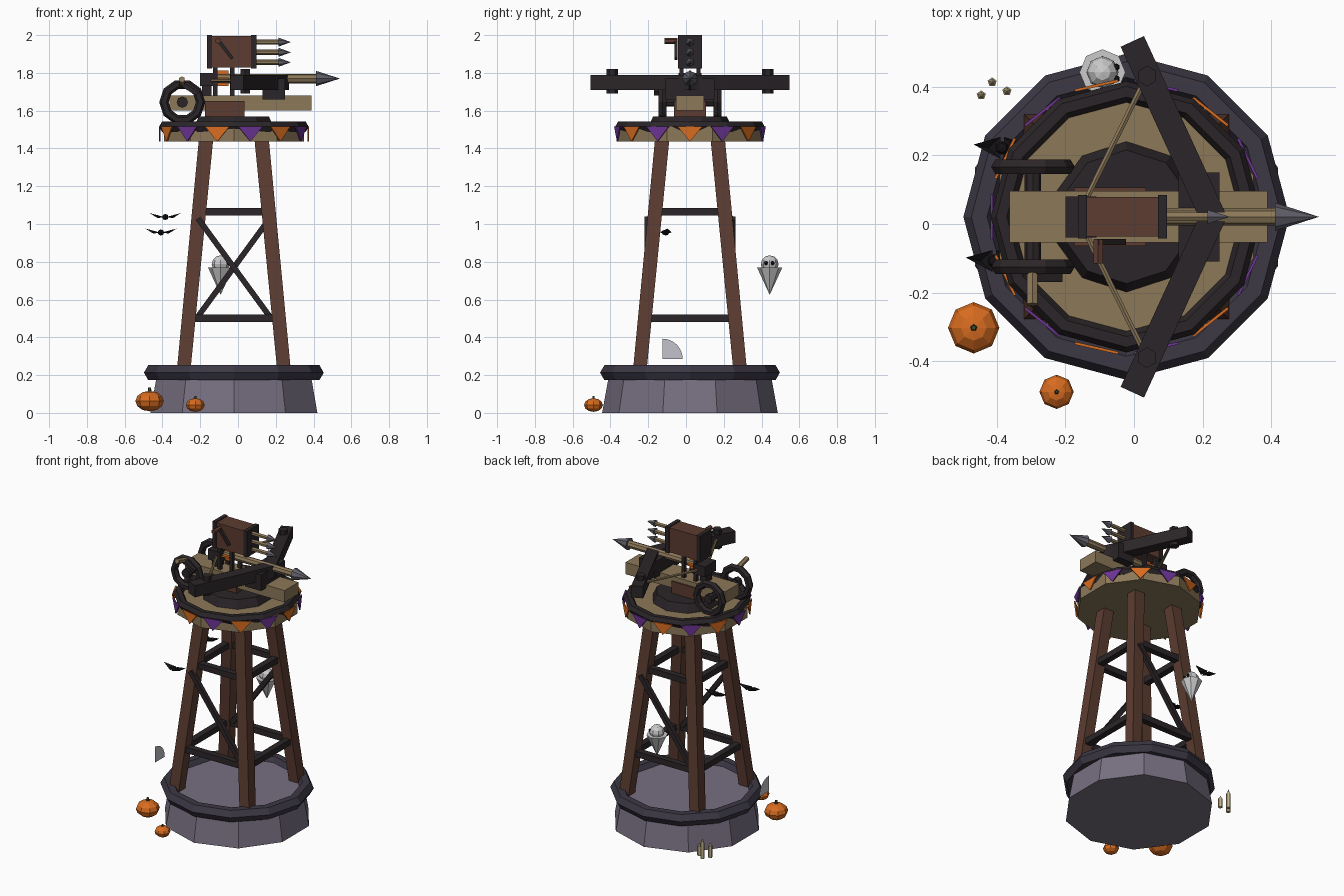
import bpy, bmesh, math
from mathutils import Vector

if "Cube" in bpy.data.objects:
    bpy.data.objects.remove(bpy.data.objects["Cube"])

CX, CY = -0.022, 0.021   # tower axis


def srgb(h):
    c = [int(h[i:i + 2], 16) / 255 for i in (0, 2, 4)]
    return [v / 12.92 if v < 0.04 else ((v + 0.055) / 1.055) ** 2.4 for v in c] + [1]


MATS = {}
for name, h in dict(stone="776f80", rim="3c3845", brown="5c3c31", dark="2b2528", tan="8c7859",
                    orange="d86c20", purple="6c3494", white="dcdedc", metal="62606a",
                    wax="c4b48c", black="141216", web="c4c2cc", green="3c4a30").items():
    MATS[name] = bpy.data.materials.new(name)
    MATS[name].diffuse_color = srgb(h)


def finish(name, mat):
    o = bpy.context.object
    o.name = name
    o.data.materials.append(MATS[mat])
    return o


def box(name, mat, x, y, z):
    """Box from (min, max) pairs."""
    bpy.ops.mesh.primitive_cube_add(size=1, location=[(a + b) / 2 for a, b in (x, y, z)])
    o = finish(name, mat)
    o.scale = [b - a for a, b in (x, y, z)]
    return o


def rod(name, mat, p, q, r1, r2=None, n=8):
    """Cylinder or cone from p to q."""
    p, q = Vector(p), Vector(q)
    bpy.ops.mesh.primitive_cone_add(vertices=n, radius1=r1, radius2=r1 if r2 is None else r2,
                                    depth=(q - p).length, location=(p + q) / 2)
    o = finish(name, mat)
    if abs((q - p).x) + abs((q - p).y) > 1e-6:
        o.rotation_euler = (q - p).to_track_quat('Z', 'Y').to_euler()
    elif q.z < p.z:
        o.rotation_euler.x = math.pi
    return o


def beam(name, mat, p, q, w, h):
    """Rectangular bar from p to q, w across and h high."""
    p, q = Vector(p), Vector(q)
    bpy.ops.mesh.primitive_cube_add(size=1, location=(p + q) / 2)
    o = finish(name, mat)
    o.scale = (w, h, (q - p).length)
    o.rotation_euler = (q - p).to_track_quat('Z', 'Y').to_euler()
    return o


def ring(name, mat, loc, R, r, n=12, rot=(0, 0, 0)):
    bpy.ops.mesh.primitive_torus_add(major_segments=n, minor_segments=6, major_radius=R,
                                     minor_radius=r, location=loc, rotation=rot)
    return finish(name, mat)


def ball(name, mat, loc, r, seg=8, rings=6, sz=1):
    bpy.ops.mesh.primitive_uv_sphere_add(segments=seg, ring_count=rings, radius=r, location=loc)
    o = finish(name, mat)
    o.scale.z = sz
    return o


def mesh(name, mat, verts, faces):
    me = bpy.data.meshes.new(name)
    me.from_pydata(verts, [], faces)
    o = bpy.data.objects.new(name, me)
    bpy.context.collection.objects.link(o)
    me.materials.append(MATS[mat])
    return o


# stone base, deck, turntable
rod("stone_base", "stone", (CX, CY, 0), (CX, CY, 0.22), 0.465, 0.425, 10)
ring("base_rim", "rim", (CX, CY, 0.213), 0.43, 0.046)
rod("deck", "tan", (CX, CY, 1.437), (CX, CY, 1.515), 0.39, n=10)
ring("deck_rim", "dark", (CX, CY, 1.515), 0.365, 0.031)
rod("turntable", "dark", (CX, CY, 1.51), (CX, CY, 1.57), 0.222, 0.195, 10)

# tapering legs: sheared square prisms
for sx in (-1, 1):
    for sy in (-1, 1):
        v = []
        for z, c, h in ((0.2, 0.268, 0.036), (1.46, 0.146, 0.038)):
            v += [(CX + sx * c + a * h, CY + sy * c + b * h, z)
                  for a, b in ((-1, -1), (1, -1), (1, 1), (-1, 1))]
        mesh("leg", "brown", v, [(3, 2, 1, 0), (4, 5, 6, 7)] +
             [(i, (i + 1) % 4, (i + 1) % 4 + 4, i + 4) for i in range(4)])

# level braces on all four sides, one diagonal on front and back
for z, c in ((0.5, 0.24), (1.065, 0.185)):
    for s in (-1, 1):
        beam("brace", "dark", (CX - c, CY + s * c, z), (CX + c, CY + s * c, z), 0.042, 0.04)
        beam("brace", "dark", (CX + s * c, CY - c, z), (CX + s * c, CY + c, z), 0.042, 0.04)
for s in (-1, 1):
    beam("diagonal_brace", "dark", (CX + s * 0.19, CY + s * 0.225, 1.03),
         (CX - s * 0.19, CY + s * 0.225, 0.51), 0.03, 0.03)

# bunting flags
for i in range(14):
    a = math.tau * i / 14
    u, t = Vector((math.cos(a), math.sin(a), 0)), Vector((-math.sin(a), math.cos(a), 0))
    c = Vector((CX, CY, 0)) + u * 0.397
    tri = [c - t * 0.065 + Vector((0, 0, 1.515)), c + t * 0.065 + Vector((0, 0, 1.515)),
           c + Vector((0, 0, 1.437))]
    mesh("flag", "purple" if i % 2 else "orange", tri + [p - u * 0.008 for p in tri],
         [(1, 0, 2), (3, 4, 5), (0, 1, 4, 3), (1, 2, 5, 4), (2, 0, 3, 5)])

# crossbow stock
box("stock", "tan", (-0.363, 0.39), (CY - 0.075, CY + 0.075), (1.6, 1.68))
box("stock_cradle", "brown", (-0.175, 0.035), (CY - 0.085, CY + 0.085), (1.56, 1.65))
box("bow_mount", "dark", (0.13, 0.25), (CY - 0.13, CY + 0.13), (1.66, 1.77))
box("trigger_block", "dark", (-0.2, -0.11), (CY - 0.06, CY + 0.06), (1.73, 1.8))
box("trigger_foot", "dark", (-0.19, -0.14), (CY - 0.03, CY + 0.03), (1.67, 1.74))

# bow arms, pegs, string; wheels
for s in (-1, 1):
    beam("bow_arm", "dark", (0.235, CY - s * 0.01, 1.75), (-0.005, CY + s * 0.512, 1.75), 0.075, 0.08)
    rod("string_peg", "dark", (0.038, CY + s * 0.411, 1.69), (0.038, CY + s * 0.411, 1.82), 0.03, n=6)
    rod("bow_string", "tan", (0.032, CY + s * 0.4, 1.76), (-0.165, CY, 1.76), 0.009, n=6)
    ring("wheel", "dark", (-0.295, CY + s * 0.146, 1.645), 0.097, 0.025, 10, (math.pi / 2, 0, 0))
    rod("wheel_hub", "dark", (-0.295, CY + s * 0.125, 1.645), (-0.295, CY + s * 0.165, 1.645), 0.03)
    for x in (-0.12, -0.03):
        box("magazine_post", "dark", (x - 0.012, x + 0.012), (CY + s * 0.045 - 0.01, CY + s * 0.045 + 0.01),
            (1.67, 1.83))
rod("axle", "dark", (-0.295, CY - 0.15, 1.645), (-0.295, CY + 0.15, 1.645), 0.024)
beam("crank_arm", "dark", (-0.305, -0.158, 1.745), (-0.215, -0.158, 1.69), 0.024, 0.024)
rod("crank_handle", "tan", (-0.297, -0.145, 1.74), (-0.297, -0.235, 1.765), 0.017, n=6)

# large bolt
rod("bolt_shaft", "tan", (-0.15, CY, 1.77), (0.42, CY, 1.77), 0.025)
rod("bolt_head", "metal", (0.412, CY, 1.77), (0.54, CY, 1.77), 0.041, 0, 8)
box("fletching", "orange", (-0.11, -0.05), (CY - 0.006, CY + 0.006), (1.73, 1.812))
box("fletching", "orange", (-0.11, -0.05), (CY - 0.042, CY + 0.042), (1.764, 1.776))

# magazine with three small bolts and a lever
box("magazine", "brown", (-0.15, 0.085), (CY - 0.058, CY + 0.058), (1.828, 1.995))
for x in (-0.164, 0.07):
    box("magazine_plate", "dark", (x, x + 0.027), (CY - 0.064, CY + 0.064), (1.822, 2.0))
for z in (1.963, 1.909, 1.856):
    rod("small_bolt_shaft", "tan", (0.09, CY, z), (0.22, CY, z), 0.014, n=6)
    rod("small_bolt_head", "metal", (0.214, CY, z), (0.28, CY, z), 0.024, 0, 6)
beam("lever", "dark", (-0.11, -0.053, 1.98), (-0.03, -0.053, 1.875), 0.018, 0.018)
rod("lever_knob", "brown", (-0.105, -0.045, 1.97), (-0.105, -0.115, 1.97), 0.016, n=6)

# pumpkins
for x, y, r in ((-0.468, -0.303, 0.075), (-0.226, -0.49, 0.05)):
    ball("pumpkin", "orange", (x, y, 0.05 * r / 0.06), r, 8, 6, 0.72)
    rod("pumpkin_stem", "green", (x, y, r * 1.4), (x, y, r * 1.8), r * 0.16, r * 0.1, 5)

# ghost
rod("ghost_body", "white", (-0.092, 0.443, 0.625), (-0.092, 0.443, 0.77), 0, 0.067, 8)
ball("ghost_head", "white", (-0.092, 0.443, 0.787), 0.047)
for s in (-1, 1):
    ball("ghost_eye", "black", (-0.052, 0.441 + s * 0.017, 0.793), 0.011, 6, 4)

# bats
for x, y, z in ((-0.385, 0.222, 1.037), (-0.408, -0.108, 0.955)):
    ball("bat_body", "black", (x, y, z), 0.02, 6, 4, 0.8)
    for s in (-1, 1):
        mesh("bat_wing", "black", [(x + s * 0.005, y - 0.032, z), (x + s * 0.005, y + 0.032, z),
                                   (x + s * 0.083, y + 0.01, z + 0.021), (x + s * 0.04, y, z - 0.006)],
             [(0, 3, 2), (3, 1, 2), (0, 1, 3)])

# candles
for x, y, h in ((-0.414, 0.414, 0.13), (-0.446, 0.376, 0.1), (-0.371, 0.388, 0.08)):
    rod("candle", "wax", (x, y, 0), (x, y, h * 0.8), 0.014, n=5)
    rod("candle_tip", "wax", (x, y, h * 0.8), (x, y, h), 0.01, 0.002, 5)

# quarter-round web
arc = [(-0.54, -0.125 + 0.108 * math.cos(a), 0.285 + 0.108 * math.sin(a))
       for a in (math.pi / 2 * i / 6 for i in range(7))]
mesh("web", "web", [(-0.54, -0.125, 0.285)] + arc, [tuple(range(8))])

for m in bpy.data.materials:
    if m.users and not m.is_grease_pencil:
        m.use_nodes = True
        m.node_tree.nodes["Principled BSDF"].inputs["Base Color"].default_value = m.diffuse_color
